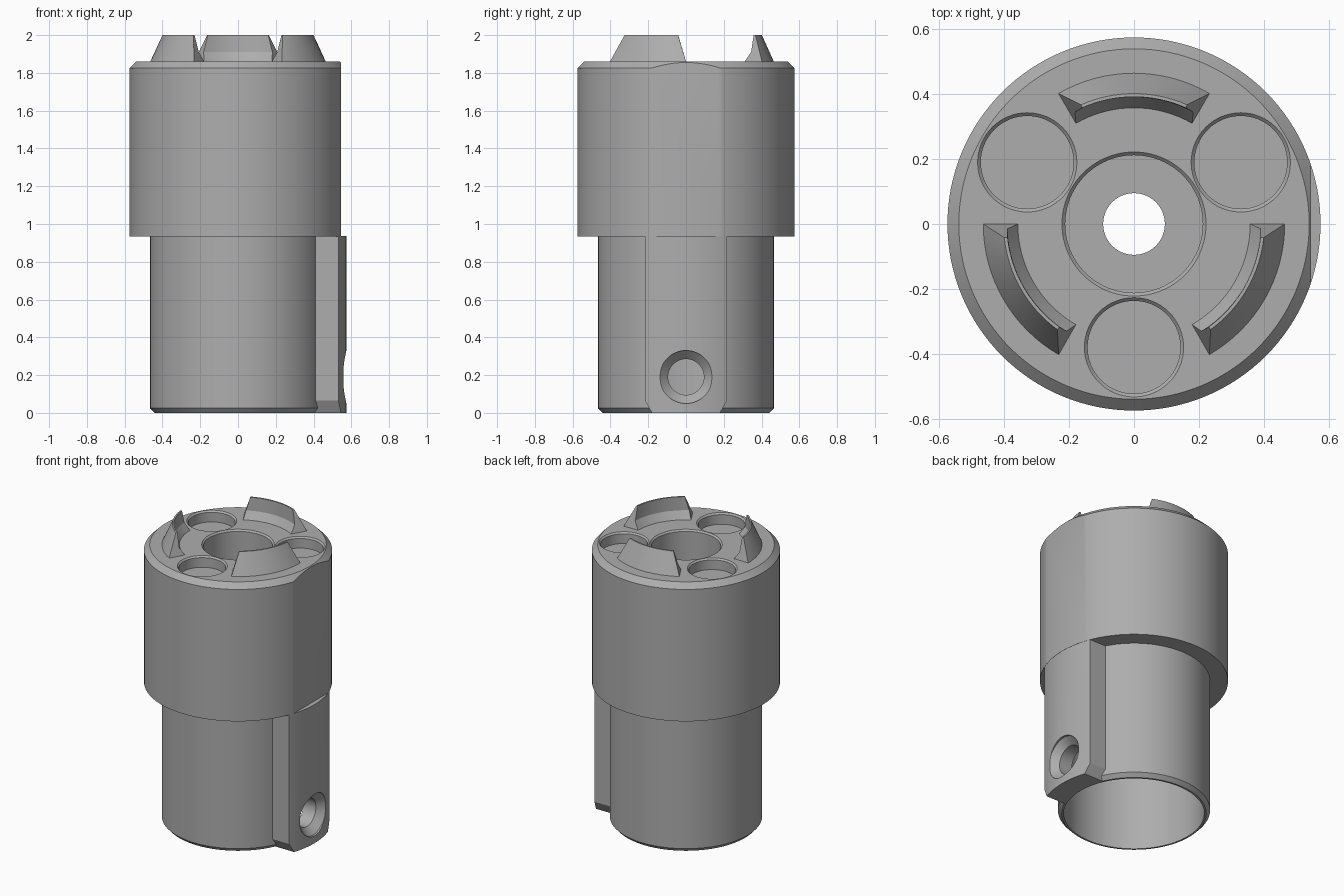
import bpy, bmesh
from math import sin, cos, pi, radians
from mathutils import Matrix

if "Cube" in bpy.data.objects:
    bpy.data.objects.remove(bpy.data.objects["Cube"])

SEG = 128
gray = bpy.data.materials.new("plain gray")
gray.diffuse_color = (0.42, 0.42, 0.42, 1)
gray.use_nodes = True
gray.node_tree.nodes["Principled BSDF"].inputs["Base Color"].default_value = gray.diffuse_color


def finish(name, bm):
    bmesh.ops.recalc_face_normals(bm, faces=bm.faces[:])
    me = bpy.data.meshes.new(name)
    bm.to_mesh(me)
    bm.free()
    ob = bpy.data.objects.new(name, me)
    bpy.context.collection.objects.link(ob)
    me.materials.append(gray)
    return ob


def lathe(name, profile, ring=False, seg=SEG, matrix=None):
    """Revolve (r, z) points; ring closes the profile, otherwise ends are capped."""
    bm = bmesh.new()
    rows = [[bm.verts.new((r * cos(2 * pi * i / seg), r * sin(2 * pi * i / seg), z))
             for i in range(seg)] for r, z in profile]
    pairs = list(zip(rows, rows[1:])) + ([(rows[-1], rows[0])] if ring else [])
    for a, b in pairs:
        for i in range(seg):
            j = (i + 1) % seg
            bm.faces.new((a[i], a[j], b[j], b[i]))
    if not ring:
        bm.faces.new(rows[0])
        bm.faces.new(rows[-1])
    if matrix:
        bm.transform(matrix)
    return finish(name, bm)


def prism_x(name, outline, x0, x1):
    """Extrude a (y, z) outline along x."""
    bm = bmesh.new()
    face = bm.faces.new([bm.verts.new((x0, y, z)) for y, z in outline])
    out = bmesh.ops.extrude_face_region(bm, geom=[face])
    moved = [v for v in out["geom"] if isinstance(v, bmesh.types.BMVert)]
    bmesh.ops.translate(bm, verts=moved, vec=(x1 - x0, 0, 0))
    return finish(name, bm)


def boolean(ob, cutter, op="DIFFERENCE", keep=False):
    mod = ob.modifiers.new("cut", "BOOLEAN")
    mod.object, mod.operation, mod.solver = cutter, op, "EXACT"
    bpy.context.view_layer.objects.active = ob
    bpy.ops.object.modifier_apply(modifier=mod.name)
    if not keep:
        bpy.data.objects.remove(cutter)


# Stepped hollow body with central bore
body = lathe("body", [
    (0.095, 1.30), (0.212, 1.30), (0.212, 1.85), (0.222, 1.86), (0.54, 1.86),
    (0.575, 1.825), (0.575, 0.935), (0.465, 0.935), (0.465, 0.025), (0.442, 0),
    (0.43, 0), (0.43, 0.935), (0.095, 0.935)], ring=True)

# Flat on the right side of the head
boolean(body, prism_x("flat_cutter", [(-0.4, 0.936), (0.4, 0.936), (0.4, 2), (-0.4, 2)],
                      0.545, 0.7))

# Three round pockets in the top
for a in (30, 150, 270):
    place = Matrix.Translation((0.38 * cos(radians(a)), 0.38 * sin(radians(a)), 0))
    boolean(body, lathe("pocket_cutter", [(0.143, 1.785), (0.143, 1.85), (0.153, 1.86),
                                          (0.153, 1.9)], seg=64, matrix=place))

# Raised key down the right side, rounded to the head radius
key = prism_x("side_key", [(-0.18, 0), (0.18, 0), (0.217, 0.065), (0.217, 0.936),
                           (-0.217, 0.936), (-0.217, 0.065)], 0.3, 0.7)
boolean(key, lathe("key_outer", [(0.574, -0.1), (0.574, 1.1)]), "INTERSECT")
boolean(key, lathe("key_inner", [(0.441, -0.1), (0.441, 1.1)]))

# Countersunk screw hole through the key and wall
along_x = Matrix.Translation((0, 0, 0.19)) @ Matrix.Rotation(pi / 2, 4, "Y")
hole = lathe("hole_cutter", [(0.095, 0.3), (0.095, 0.515), (0.14, 0.56), (0.14, 0.7)],
             seg=64, matrix=along_x)
boolean(body, hole, keep=True)
boolean(key, hole)

# Three curved teeth with sloped outside, sloped ends and an inner foot
SECTION = [(0.355, 1.855), (0.39, 1.91), (0.392, 2.0), (0.402, 2.0), (0.467, 1.855)]
teeth = []
for n, mid in enumerate((90, 210, 330)):
    bm = bmesh.new()
    rows = []
    for i in range(17):
        t = i / 8 - 1
        row = []
        for r, z in SECTION:
            half = 30 - 6 * (z - 1.86) / 0.14
            a = radians(mid + t * half)
            row.append(bm.verts.new((r * cos(a), r * sin(a), z)))
        rows.append(row)
    for a, b in zip(rows, rows[1:]):
        for k in range(5):
            m = (k + 1) % 5
            bm.faces.new((a[k], a[m], b[m], b[k]))
    bm.faces.new(rows[0])
    bm.faces.new(rows[-1])
    teeth.append(finish(f"tooth_{n + 1}", bm))

# Smooth round walls, keep edges sharp
for ob in [body, key] + teeth:
    bpy.ops.object.select_all(action="DESELECT")
    ob.select_set(True)
    bpy.context.view_layer.objects.active = ob
    bpy.ops.object.shade_smooth_by_angle(angle=radians(25))
